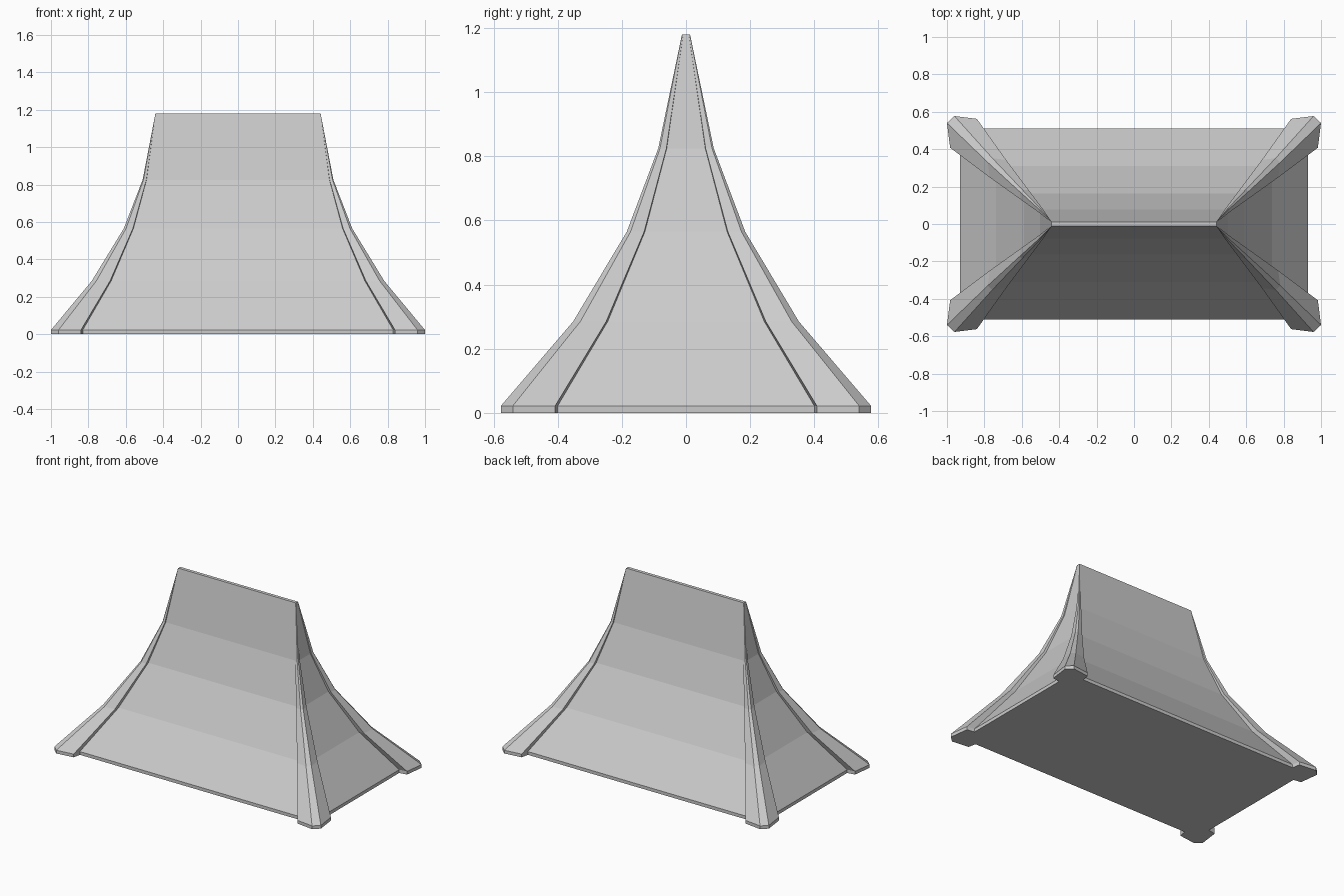
import bpy, bmesh

if "Cube" in bpy.data.objects:
    bpy.data.objects.remove(bpy.data.objects["Cube"])

RIDGE = 0.44  # half length of the ridge
# height, spread beyond the ridge in x, spread in y
LEVELS = [(0.0, 1, 1), (0.022, 1, 1), (0.285, 0.61, 0.61), (0.565, 0.305, 0.32),
          (0.825, 0.125, 0.15), (1.18, 0.003, 0.022)]


def loft(name, plan, mx=1, my=1):
    """Sweep a base plan up the concave roof curve towards the ridge."""
    bm = bmesh.new()
    rings = []
    for z, sx, sy in LEVELS:
        ring = []
        for x, y in plan:
            side = 1 if x > 0 else -1
            px = side * (RIDGE + (abs(x) - RIDGE) * sx)
            ring.append(bm.verts.new((mx * px, my * y * sy, z)))
        rings.append(ring)
    n = len(plan)
    for a, b in zip(rings, rings[1:]):
        for i in range(n):
            j = (i + 1) % n
            bm.faces.new((a[i], a[j], b[j], b[i]))
    bm.faces.new(rings[0][::-1])
    bm.faces.new(rings[-1])
    bmesh.ops.recalc_face_normals(bm, faces=bm.faces)
    mesh = bpy.data.meshes.new(name)
    bm.to_mesh(mesh)
    bm.free()
    obj = bpy.data.objects.new(name, mesh)
    bpy.context.collection.objects.link(obj)
    return obj


# Main concave roof
loft("roof_body", [(-0.93, -0.51), (0.93, -0.51), (0.93, 0.51), (-0.93, 0.51)])

# Raised hip strips wrapped around the four corners
hip = [(0.93, 0.51), (0.93, 0.40), (0.983, 0.408), (1.0, 0.54),
       (0.96, 0.577), (0.84, 0.562), (0.83, 0.51)]
for mx, xn in ((-1, "left"), (1, "right")):
    for my, yn in ((-1, "front"), (1, "back")):
        loft(f"hip_{yn}_{xn}", hip, mx, my)
